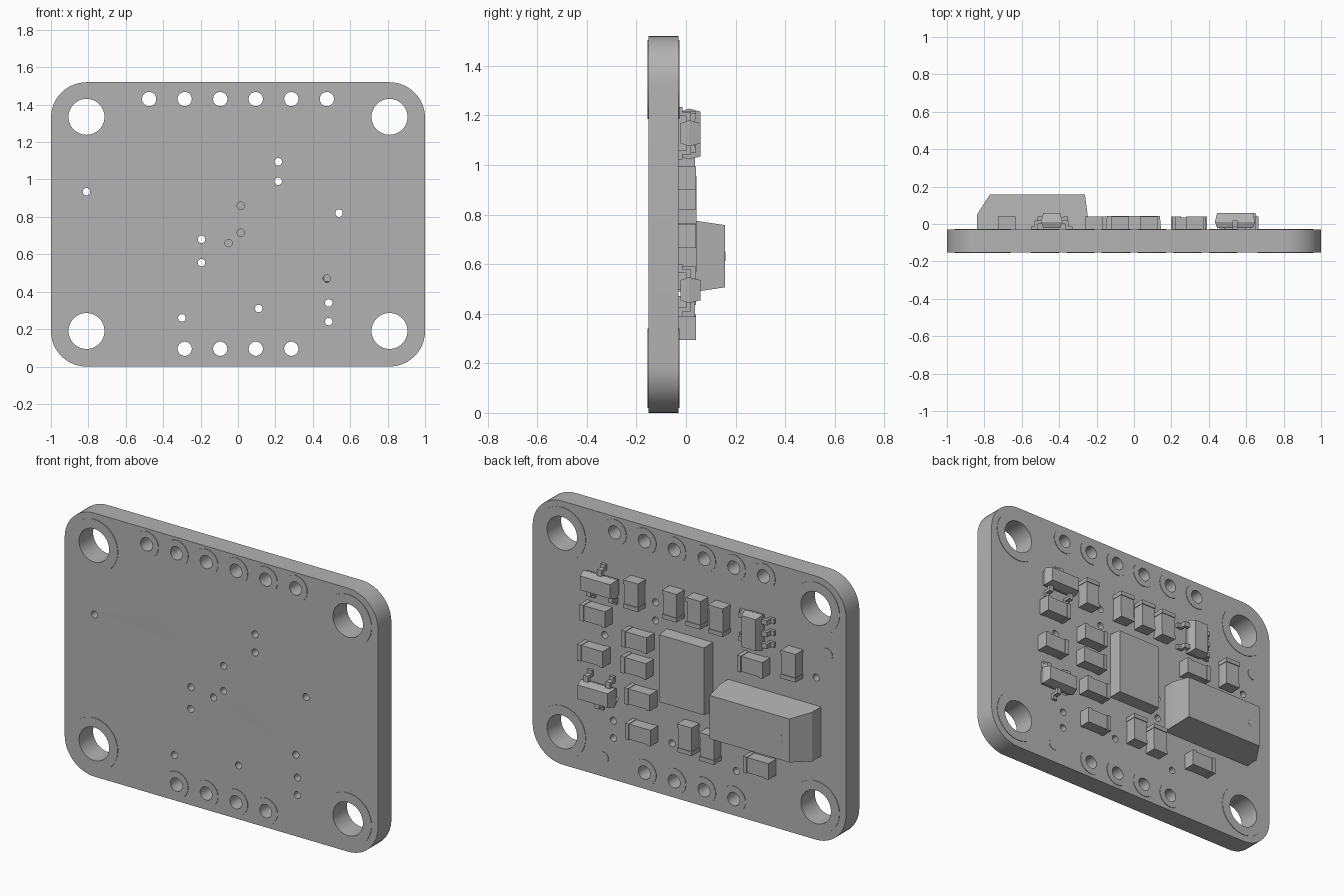
import bpy, bmesh, math
from mathutils import Matrix, Vector

cube = bpy.data.objects.get("Cube")
if cube:
    bpy.data.objects.remove(cube)

grey = bpy.data.materials.new("plain_grey")
grey.use_nodes = True
COLOUR = (0.45, 0.45, 0.45, 1)
grey.diffuse_color = COLOUR
grey.node_tree.nodes["Principled BSDF"].inputs["Base Color"].default_value = COLOUR

FACE = -0.03       # back surface of the board, where parts sit
FRONT = -0.152     # front surface of the board


def add(name, bm, smooth=False):
    mesh = bpy.data.meshes.new(name)
    bmesh.ops.recalc_face_normals(bm, faces=bm.faces)
    bm.to_mesh(mesh)
    bm.free()
    mesh.materials.append(grey)
    ob = bpy.data.objects.new(name, mesh)
    bpy.context.collection.objects.link(ob)
    if smooth:
        bpy.ops.object.select_all(action='DESELECT')
        ob.select_set(True)
        bpy.context.view_layer.objects.active = ob
        bpy.ops.object.shade_smooth_by_angle(angle=math.radians(30))
    return ob


def circle(x, z, r, n=32):
    return [(x + r * math.cos(math.tau * i / n), z + r * math.sin(math.tau * i / n))
            for i in range(n)]


def plate(name, loops, y0, y1):
    """Flat plate in the xz plane; loops inside other loops become holes."""
    curve = bpy.data.curves.new(name, 'CURVE')
    curve.dimensions, curve.fill_mode = '2D', 'BOTH'
    curve.extrude = (y1 - y0) / 2
    for loop in loops:
        spline = curve.splines.new('POLY')
        spline.points.add(len(loop) - 1)
        for p, (x, z) in zip(spline.points, loop):
            p.co = (x, z, 0, 1)
        spline.use_cyclic_u = True
    temp = bpy.data.objects.new(name, curve)
    bpy.context.collection.objects.link(temp)
    mesh = temp.evaluated_get(bpy.context.evaluated_depsgraph_get()).to_mesh()
    bm = bmesh.new()
    bm.from_mesh(mesh)
    bpy.data.objects.remove(temp)
    bmesh.ops.remove_doubles(bm, verts=bm.verts, dist=0.0001)
    turn = Matrix.Translation((0, (y0 + y1) / 2, 0)) @ Matrix.Rotation(math.pi / 2, 4, 'X')
    bm.transform(turn)
    return add(name, bm, True)


def box(bm, x, z, w, t, y0, y1, taper_x=0, taper_z=0):
    """Box standing on y0, with its y1 end narrowed by the tapers on each side."""
    verts = bmesh.ops.create_cube(bm, size=1)["verts"]
    for v in verts:
        top = v.co.y > 0
        sx, sz = math.copysign(1, v.co.x), math.copysign(1, v.co.z)
        v.co = Vector((x + sx * (w / 2 - taper_x * top), y1 if top else y0,
                       z + sz * (t / 2 - taper_z * top)))


# board with mounting, header and via holes
R = 0.19
outline = []
for cx, cz, start in ((1 - R, 1.52 - R, 0), (R - 1, 1.52 - R, 90), (R - 1, R, 180), (1 - R, R, 270)):
    for i in range(13):
        a = math.radians(start + 7.5 * i)
        outline.append((cx + R * math.cos(a), cz + R * math.sin(a)))

mounts = [(x, z) for x in (-0.81, 0.81) for z in (0.19, 1.335)]
headers = [((i - 2.5) * 0.19, 1.43) for i in range(6)] + [((i - 1.5) * 0.19, 0.095) for i in range(4)]
vias = [(-0.81, 0.935), (0.215, 1.095), (0.215, 0.99), (0.54, 0.82), (-0.195, 0.68),
        (-0.195, 0.555), (-0.3, 0.26), (0.11, 0.31), (0.485, 0.34), (0.485, 0.24),
        (0.015, 0.86), (0.015, 0.715), (-0.05, 0.66), (0.475, 0.47)]
holes = ([circle(x, z, 0.096, 48) for x, z in mounts] + [circle(x, z, 0.038) for x, z in headers]
         + [circle(x, z, 0.02, 20) for x, z in vias])
plate("board", [outline] + holes, FRONT, FACE)

# thin pads around the holes on both sides, and alignment marks on the back
rings = []
for group, inner, outer in ((mounts, 0.096, 0.15), (headers, 0.038, 0.075)):
    for x, z in group:
        rings += [circle(x, z, outer, 48), circle(x, z, inner, 48)]
plate("front_pads", rings, FRONT - 0.003, FRONT)
plate("back_pads", rings, FACE, FACE + 0.003)
plate("alignment_marks", [circle(0.55, 0.11, 0.035), circle(-0.88, 1.087, 0.035)], FACE, FACE + 0.003)

# small two-ended parts: body with slightly larger end caps
flat = [(0.57, 0.947), (0.585, 0.713), (0.304, 0.868), (0.308, 0.718), (0.285, 0.543),
        (0.28, 0.341), (-0.435, 0.923), (-0.473, 0.35)]
upright = [(0.326, 1.129), (0.079, 1.135), (-0.074, 1.135), (-0.216, 1.13), (-0.68, 0.992),
           (-0.017, 0.39), (-0.159, 0.378)]
for places, name, along_x in ((flat, "flat_chip_part", True), (upright, "upright_chip_part", False)):
    for x, z in places:
        bm = bmesh.new()
        pieces = [(0, 0.12, 0.088, 0.066)] + [(s * 0.069, 0.024, 0.094, 0.071) for s in (-1, 1)]
        for shift, length, width, h in pieces:
            if along_x:
                box(bm, x + shift, z, length, width, FACE, FACE + h)
            else:
                box(bm, x, z + shift, width, length, FACE, FACE + h)
        add(name, bm)


def lead(bm, x, z, dx, dz):
    """Stepped pin leaving the body at (x, z) in direction (dx, dz)."""
    for d, length, y0, y1 in ((0.012, 0.034, 0.0, 0.02), (0.026, 0.016, FACE, 0.02),
                              (0.04, 0.028, FACE, FACE + 0.016)):
        w = length if dx else 0.028
        t = length if dz else 0.028
        box(bm, x + dx * d, z + dz * d, w, t, y0, y1)


def package(name, x, z, w, t, pins):
    """Moulded body, widest at mid height, with pins (x, z, dx, dz) from its centre."""
    bm = bmesh.new()
    slope = 0.012
    box(bm, x, z, w, t, 0.012, 0.058, slope, slope)
    box(bm, x, z, w, t, 0.012, FACE + 0.008, slope, slope)
    for px, pz, dx, dz in pins:
        lead(bm, x + px, z + pz, dx, dz)
    add(name, bm)


# three-pin and five-pin packages
for name, x, z, s in (("upper_transistor", 0.54, 1.128, 1), ("lower_transistor", 0.555, 0.495, -1)):
    package(name, x, z, 0.215, 0.105,
            [(0, s * 0.052, 0, s), (-0.07, -s * 0.052, 0, -s), (0.07, -s * 0.052, 0, -s)])
package("regulator", -0.44, 1.125, 0.115, 0.205,
        [(-0.057, k * 0.068, -1, 0) for k in (-1, 0, 1)] + [(0.057, k * 0.068, 1, 0) for k in (-1, 1)])

# main chip
bm = bmesh.new()
box(bm, -0.003, 0.762, 0.295, 0.4, FACE, 0.043, 0.006, 0.006)
add("main_chip", bm)

# large sensor housing: profile in xy swept along z with a slight draft
bm = bmesh.new()
profile = [(-0.84, FACE), (-0.84, 0.05), (-0.77, 0.158), (-0.262, 0.158), (-0.247, 0.04), (-0.247, FACE)]
ends = []
for s in (-1, 1):
    ends.append([bm.verts.new((x, y, 0.632 + s * (0.143 - 0.15 * max(0, y - 0.04))))
                 for x, y in profile])
    bm.faces.new(ends[-1])
for i in range(len(profile)):
    j = (i + 1) % len(profile)
    bm.faces.new((ends[0][i], ends[0][j], ends[1][j], ends[1][i]))
add("sensor_housing", bm)

# small round port on the housing
plate("sensor_port", [circle(-0.71, 0.632, 0.02, 20)], 0.156, 0.159)
